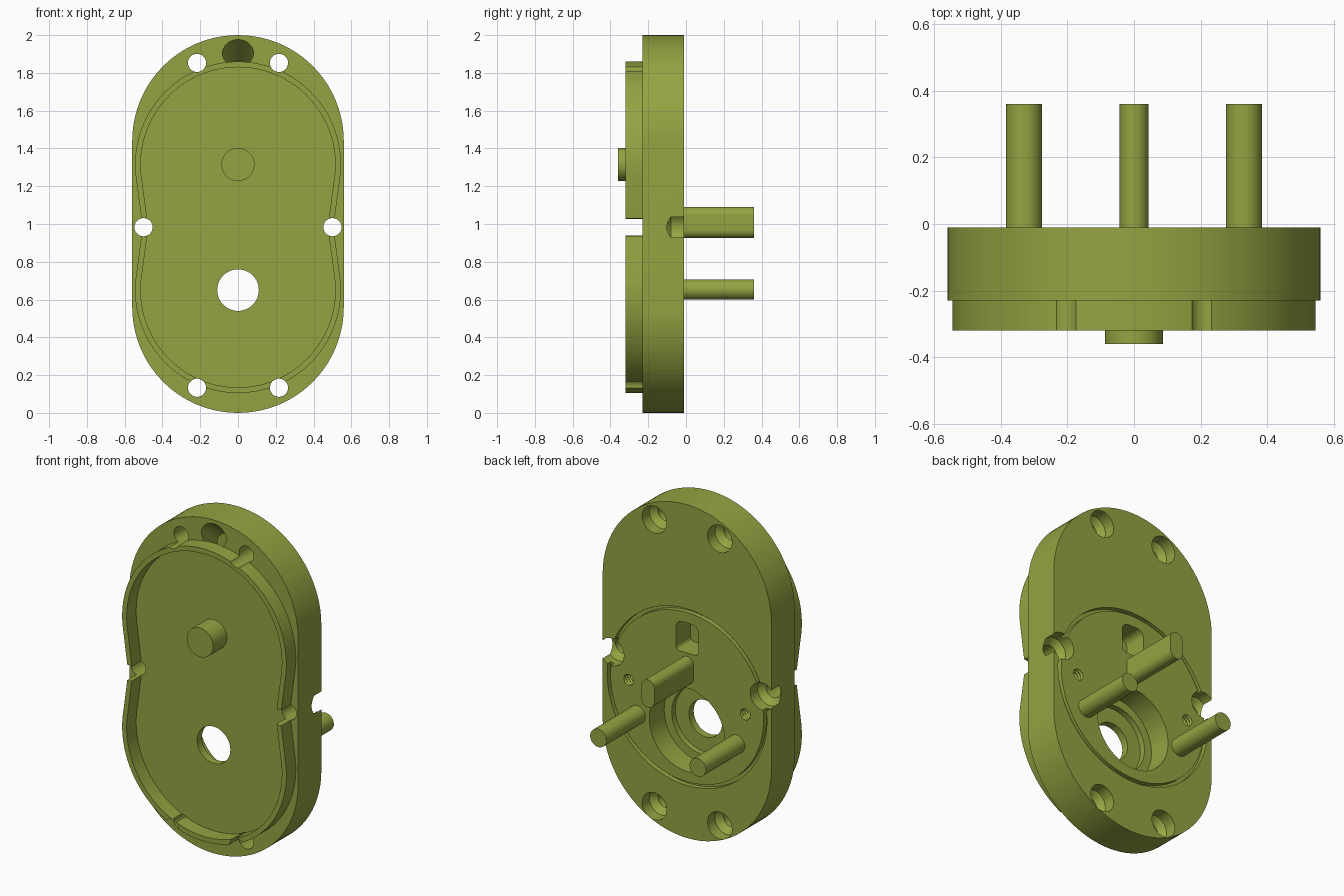
import bpy, bmesh, math
from mathutils import Vector

if "Cube" in bpy.data.objects:
    bpy.data.objects.remove(bpy.data.objects["Cube"])

olive = bpy.data.materials.new("olive")
olive.diffuse_color = (0.30, 0.37, 0.054, 1)
olive.use_nodes = True
olive.node_tree.nodes["Principled BSDF"].inputs["Base Color"].default_value = olive.diffuse_color

FRONT, BACK = -0.23, -0.01      # plate faces
RIM = -0.32                     # front of the raised rim


def finish(name, bm):
    bmesh.ops.remove_doubles(bm, verts=bm.verts, dist=1e-5)
    bmesh.ops.recalc_face_normals(bm, faces=bm.faces)
    me = bpy.data.meshes.new(name)
    bm.to_mesh(me)
    bm.free()
    me.materials.append(olive)
    ob = bpy.data.objects.new(name, me)
    bpy.context.collection.objects.link(ob)
    return ob


def prism(name, outline, y0, y1, shift=0.0):
    """Extrude an x-z outline from y0 to y1, optionally slanted in z."""
    bm = bmesh.new()
    a = [bm.verts.new((x, y0, z)) for x, z in outline]
    b = [bm.verts.new((x, y1, z + shift)) for x, z in outline]
    bm.faces.new(a)
    bm.faces.new(b)
    for i in range(len(a)):
        j = (i + 1) % len(a)
        bm.faces.new((a[i], a[j], b[j], b[i]))
    return finish(name, bm)


def lathe(name, profile, x, z, closed=False, n=48):
    """Turn a (radius, y) profile around a y-parallel axis through x, z."""
    bm = bmesh.new()
    vs = [bm.verts.new((r, y, 0)) for r, y in profile]
    es = [bm.edges.new(p) for p in zip(vs, vs[1:])]
    if closed:
        es.append(bm.edges.new((vs[-1], vs[0])))
    bmesh.ops.spin(bm, geom=vs + es, cent=(0, 0, 0), axis=(0, 1, 0),
                   angle=math.tau, steps=n)
    bmesh.ops.translate(bm, verts=bm.verts, vec=Vector((x, 0, z)))
    return finish(name, bm)


def rod(name, r, y0, y1, x, z):
    return lathe(name, [(0, y0), (r, y0), (r, y1), (0, y1)], x, z)


def arc(cx, cz, rx, a0, a1, n, rz=None):
    rz = rz or rx
    return [(cx + rx * math.cos(math.radians(a0 + (a1 - a0) * i / n)),
             cz + rz * math.sin(math.radians(a0 + (a1 - a0) * i / n)))
            for i in range(n + 1)]


def stadium(r, low, high, n=40):
    return arc(0, high, r, 0, 180, n) + arc(0, low, r, 180, 360, n)


def waisted(r, waist):
    """Two round ends joined by straight sides that pinch in the middle."""
    return (arc(0, 1.315, r, -6, 186, 48) + [(-waist, 0.983)]
            + arc(0, 0.65, r, 174, 366, 48) + [(waist, 0.983)])


def cut(target, cutter, keep=False):
    m = target.modifiers.new("cut", 'BOOLEAN')
    m.operation, m.solver, m.object = 'DIFFERENCE', 'EXACT', cutter
    bpy.context.view_layer.objects.active = target
    bpy.ops.object.modifier_apply(modifier=m.name)
    if not keep:
        bpy.data.objects.remove(cutter)


# Main plate and raised rim
plate = prism("plate", stadium(0.56, 0.56, 1.44), FRONT, BACK)
rim = prism("rim", waisted(0.545, 0.505), RIM, FRONT + 0.005)
cut(rim, prism("rim_cutter", waisted(0.515, 0.475), -0.5, 0.1))

# Six countersunk screw holes through plate and rim
for x, z in ((0.217, 1.853), (0.5, 0.983), (0.217, 0.133)):
    for s in (-1, 1):
        hole = lathe("screw_cutter", [(0, 0.05), (0.081, 0.05), (0.081, -0.08),
                     (0.048, -0.115), (0.048, -0.4), (0, -0.4)], s * x, z)
        cut(rim, hole, keep=True)
        cut(plate, hole)

# Stepped bore through the plate
cut(plate, lathe("bore_cutter", [(0, 0.05), (0.25, 0.05), (0.25, -0.15),
    (0.20, -0.15), (0.20, -0.185), (0.11, -0.185), (0.11, -0.4), (0, -0.4)],
    0, 0.65, n=64))

# Ring groove on the back
cut(plate, lathe("groove_cutter", [(0.508, 0.02), (0.53, 0.02), (0.53, -0.04),
    (0.508, -0.04)], 0, 0.845, closed=True, n=96))

# Pair of threaded blind holes
thread = [(0, 0.015)]
for i in range(8):
    thread += [(0.029, 0.015 - 0.02 * i), (0.037, 0.005 - 0.02 * i)]
thread.append((0, thread[-1][1]))
for s in (-1, 1):
    cut(plate, lathe("thread_cutter", thread, s * 0.387, 0.845, n=24))

# Rounded window pocket on the back
window = (arc(0.03, 1.245, 0.045, 0, 90, 8) + arc(-0.03, 1.245, 0.045, 90, 180, 8)
          + arc(-0.05, 1.135, 0.025, 180, 270, 6) + arc(0.05, 1.135, 0.025, 270, 360, 6))
cut(plate, prism("window_cutter", window, -0.15, 0.05))

# Slanted port near the top of the front
cut(plate, prism("port_cutter", arc(0, 1.92, 0.082, 0, 352.5, 47, 0.072),
                 FRONT - 0.02, -0.08, -0.13))

# Front boss and rear pins
boss = rod("front_boss", 0.0875, -0.36, FRONT + 0.01, 0, 1.315)
oval_pin = prism("oval_pin", stadium(0.043, 0.968, 1.047, 16), BACK - 0.01, 0.36)
parts = [plate, rim, boss, oval_pin]
for s, side in ((-1, "left"), (1, "right")):
    parts.append(rod(side + "_pin", 0.054, BACK - 0.01, 0.36, s * 0.33, 0.653))

# Smooth curved walls, keep hard edges
for ob in parts:
    bpy.ops.object.select_all(action='DESELECT')
    ob.select_set(True)
    bpy.context.view_layer.objects.active = ob
    bpy.ops.object.shade_smooth_by_angle(angle=math.radians(25))
